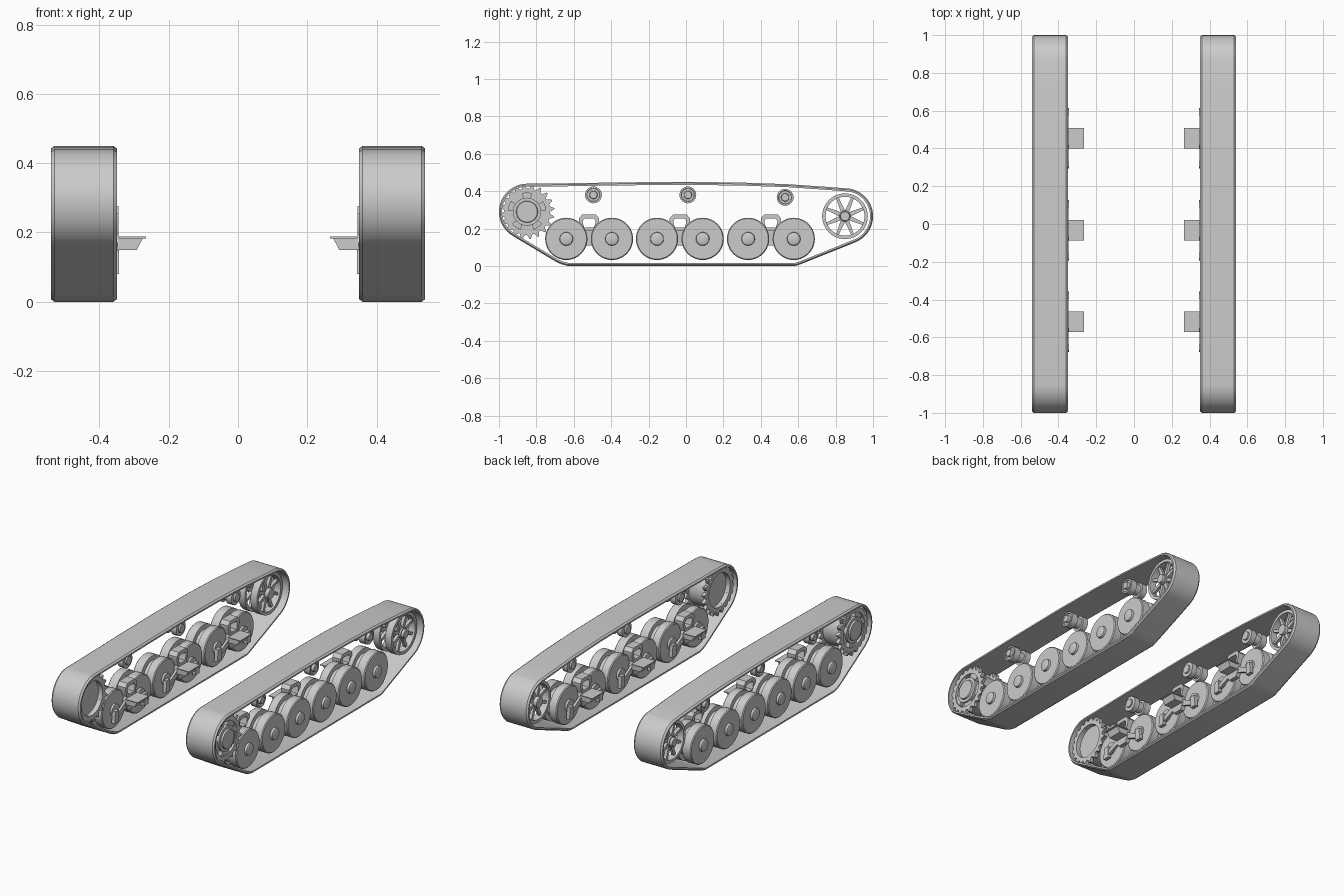
import bpy, bmesh
from math import sin, cos, pi, radians
from mathutils import Vector

cube = bpy.data.objects.get("Cube")
if cube:
    bpy.data.objects.remove(cube, do_unlink=True)

grey = bpy.data.materials.new("plain grey")
grey.use_nodes = True
GREY = (0.6, 0.6, 0.6, 1)
grey.diffuse_color = GREY
grey.node_tree.nodes["Principled BSDF"].inputs["Base Color"].default_value = GREY

parts = []


def finish(name, bm):
    """Turn a bmesh of the +x side into an object mirrored across x = 0."""
    bmesh.ops.recalc_face_normals(bm, faces=bm.faces[:])
    mesh = bpy.data.meshes.new(name)
    bm.to_mesh(mesh)
    bm.free()
    mesh.materials.append(grey)
    ob = bpy.data.objects.new(name, mesh)
    bpy.context.collection.objects.link(ob)
    ob.modifiers.new("mirror", 'MIRROR').use_mirror_merge = False
    parts.append(ob)


def skin(bm, loops, closed):
    """Join equal loops of (x, y, z) points; cap the ends unless closed."""
    rows = [[bm.verts.new(p) for p in loop] for loop in loops]
    pairs = list(zip(rows, rows[1:])) + ([(rows[-1], rows[0])] if closed else [])
    for a, b in pairs:
        n = len(a)
        for i in range(n):
            j = (i + 1) % n
            bm.faces.new((a[i], a[j], b[j], b[i]))
    if not closed:
        bm.faces.new(rows[0])
        bm.faces.new(rows[-1])


def circle(cy, cz, r, n=40):
    return [(cy + r * cos(2 * pi * i / n), cz + r * sin(2 * pi * i / n)) for i in range(n)]


def at(points, x):
    return [(x, y, z) for y, z in points]


def lathe(bm, cy, cz, profile, n=40):
    """Solid of revolution about x from (x, radius) pairs."""
    skin(bm, [at(circle(cy, cz, r, n), x) for x, r in profile], False)


def prism(bm, points, x0, x1):
    skin(bm, [at(points, x0), at(points, x1)], False)


def ring(bm, outer, inner, x0, x1):
    skin(bm, [at(outer, x0), at(outer, x1), at(inner, x1), at(inner, x0)], True)


def spoke(bm, cy, cz, angle, r0, r1, w0, w1, x0, x1):
    u, v = Vector((cos(angle), sin(angle))), Vector((-sin(angle), cos(angle)))
    c = Vector((cy, cz))
    prism(bm, [c + u * r0 - v * w0, c + u * r1 - v * w1,
               c + u * r1 + v * w1, c + u * r0 + v * w0], x0, x1)


def arc(cy, cz, r, a0, a1, n):
    return [(cy + r * cos(radians(a0 + (a1 - a0) * i / n)),
             cz + r * sin(radians(a0 + (a1 - a0) * i / n))) for i in range(n + 1)]


def inset(points, d):
    """Move a counter-clockwise outline inward by d."""
    out, n = [], len(points)
    for i, p in enumerate(points):
        t = Vector(points[(i + 1) % n]) - Vector(points[i - 1])
        t.normalize()
        out.append((p[0] - t.y * d, p[1] + t.x * d))
    return out


SPROCKET = (-0.85, 0.29)
IDLER = (0.85, 0.266)

# Track belt with chamfered edges
path = arc(*SPROCKET, 0.15, 90, 240, 24)
path += [(-0.72, 0.037), (-0.69, 0.02), (-0.665, 0.009), (-0.63, 0.0)]
path += [(0.58, 0.0), (0.61, 0.008), (0.64, 0.02)]
path += arc(*IDLER, 0.15, 292, 440, 24)
path += [(0.74, 0.424), (0.55, 0.437), (0.3, 0.446), (0, 0.45), (-0.35, 0.447), (-0.65, 0.442)]
bm = bmesh.new()
section = [(0, 0.36), (0, 0.53), (0.007, 0.54), (0.016, 0.54), (0.016, 0.35), (0.007, 0.35)]
skin(bm, [at(inset(path, d), x) for d, x in section], True)
finish("track_belt", bm)

# Paired road wheels with hub caps
bm = bmesh.new()
PAIRS = (-0.518, -0.033, 0.454)
for mid in PAIRS:
    for cy in (mid - 0.122, mid + 0.122):
        lathe(bm, cy, 0.145, [(0.362, 0.035), (0.375, 0.035), (0.375, 0.108), (0.38, 0.113),
                              (0.425, 0.113), (0.425, 0.085), (0.46, 0.085), (0.46, 0.113),
                              (0.51, 0.113), (0.515, 0.108), (0.515, 0.036), (0.528, 0.034),
                              (0.532, 0.026)])
finish("road_wheels", bm)

# Return rollers
bm = bmesh.new()
for cy, cz in ((-0.495, 0.38), (0.01, 0.38), (0.53, 0.367)):
    lathe(bm, cy, cz, [(0.375, 0.025), (0.385, 0.025), (0.385, 0.045), (0.42, 0.045),
                       (0.42, 0.032), (0.46, 0.032), (0.46, 0.045), (0.5, 0.045),
                       (0.5, 0.036), (0.493, 0.034), (0.493, 0.022), (0.51, 0.02)], 28)
finish("return_rollers", bm)

# Drive sprocket: two toothed rings, a drum, webs and a hub
bm = bmesh.new()
TEETH = 20
gear = []
for i in range(TEETH * 4):
    r = 0.147 if i % 4 in (1, 2) else 0.124
    a = 2 * pi * (i + (0.25 if i % 4 == 1 else -0.25 if i % 4 == 2 else 0)) / (TEETH * 4)
    gear.append((SPROCKET[0] + r * cos(a), SPROCKET[1] + r * sin(a)))
bore = circle(*SPROCKET, 0.1, TEETH * 4)
for x in (0.372, 0.498):
    ring(bm, gear, bore, x, x + 0.02)
ring(bm, circle(*SPROCKET, 0.112), circle(*SPROCKET, 0.1), 0.385, 0.505)
for i in range(5):
    spoke(bm, *SPROCKET, pi * 0.3 + i * 2 * pi / 5, 0.05, 0.103, 0.022, 0.04, 0.49, 0.512)
lathe(bm, *SPROCKET, [(0.40, 0.1), (0.415, 0.1), (0.415, 0.06), (0.515, 0.075), (0.522, 0.075),
                      (0.522, 0.058), (0.532, 0.055), (0.532, 0.036)])
finish("drive_sprocket", bm)

# Spoked idler wheel: two rims on a common hub
bm = bmesh.new()
for x in (0.385, 0.465):
    ring(bm, circle(*IDLER, 0.122, 48), circle(*IDLER, 0.104, 48), x, x + 0.042)
    for i in range(8):
        spoke(bm, *IDLER, i * pi / 4 + pi / 8, 0.025, 0.107, 0.012, 0.007, x + 0.012, x + 0.03)
lathe(bm, *IDLER, [(0.375, 0.03), (0.505, 0.032), (0.505, 0.026), (0.52, 0.024)], 28)
finish("idler_wheel", bm)

# Suspension brackets, shelves and arms between each wheel pair
brackets, shelves, arms = bmesh.new(), bmesh.new(), bmesh.new()
for c in PAIRS:
    half = [(0.036, 0.276), (0.054, 0.255), (0.054, 0.235), (0.036, 0.19)]
    hole = [(0.024, 0.254), (0.034, 0.244), (0.034, 0.232), (0.026, 0.205)]
    loops = [[(c + y, z) for y, z in h] + [(c - y, z) for y, z in reversed(h)]
             for h in (half, hole)]
    ring(brackets, *loops, 0.345, 0.40)
    prism(brackets, [(c - 0.036, 0.2), (c + 0.036, 0.2), (c + 0.05, 0.15), (c + 0.03, 0.11),
                     (c - 0.03, 0.11), (c - 0.05, 0.15)], 0.345, 0.37)

    # Shelf with a thin top plate over a tapered block
    for x0, x1, low, z0, z1 in ((0.265, 0.345, 0.265, 0.183, 0.188),
                                (0.275, 0.345, 0.292, 0.15, 0.183)):
        w = 0.055 if z0 > 0.18 else 0.045
        skin(shelves, [[(x0, y, z1), (x1, y, z1), (x1, y, z0), (low, y, z0)]
                       for y in (c - w, c + w)], False)

    # Rocking arms with end plates at the wheel hubs
    for s in (-1, 1):
        prism(arms, [(c + s * 0.02, 0.185), (c + s * 0.135, 0.118),
                     (c + s * 0.135, 0.095), (c + s * 0.02, 0.14)], 0.348, 0.362)
        prism(arms, [(c + s * 0.12, 0.15), (c + s * 0.152, 0.15),
                     (c + s * 0.16, 0.08), (c + s * 0.12, 0.08)], 0.343, 0.364)
finish("suspension_brackets", brackets)
finish("bracket_shelves", shelves)
finish("rocking_arms", arms)

# Smooth round surfaces, keep hard edges
bpy.ops.object.select_all(action='DESELECT')
for ob in parts:
    ob.select_set(True)
bpy.context.view_layer.objects.active = parts[0]
bpy.ops.object.shade_smooth_by_angle(angle=radians(30))
